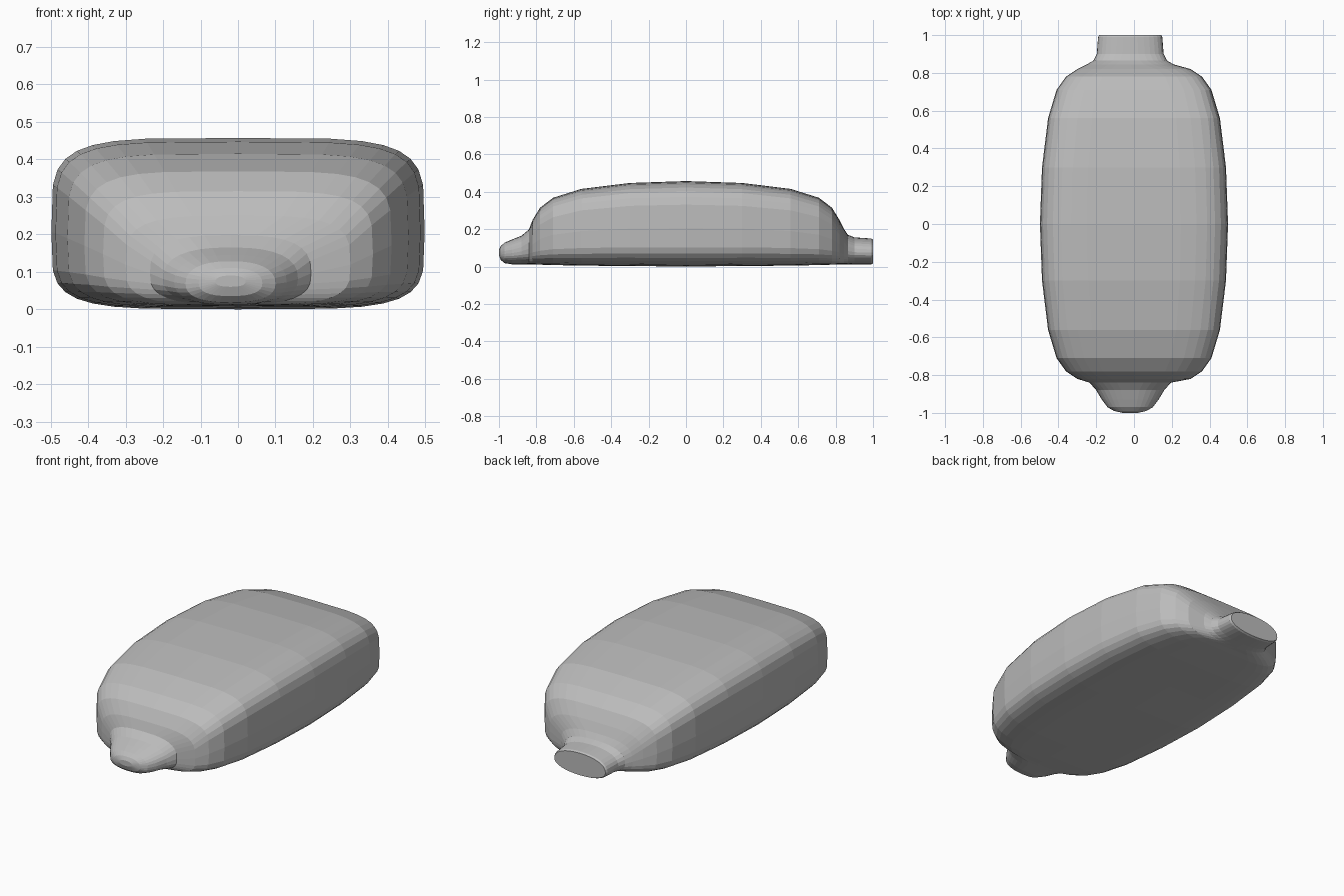
import bpy
import bmesh
from math import cos, sin, tau, copysign

cube = bpy.data.objects.get("Cube")
if cube:
    bpy.data.objects.remove(cube, do_unlink=True)

SIDES = 32

# Single plain grey finish
grey = bpy.data.materials.new("plain_grey")
grey.use_nodes = True
colour = (0.5, 0.5, 0.5, 1)
grey.diffuse_color = colour
grey.node_tree.nodes["Principled BSDF"].inputs["Base Color"].default_value = colour


def power(value, exponent):
    return copysign(abs(value) ** exponent, value)


def ring(bm, y, half_width, top, bottom, squareness, x):
    """Superellipse section, widest a little below its middle."""
    middle = bottom + 0.45 * (top - bottom)
    verts = []
    for i in range(SIDES):
        a = tau * i / SIDES
        c, s = cos(a), sin(a)
        if abs(c) < 1e-6:
            c = 0
        if abs(s) < 1e-6:
            s = 0
        height = top - middle if s > 0 else middle - bottom
        verts.append(bm.verts.new((x + half_width * power(c, 2 / squareness), y,
                                   middle + height * power(s, 2 / squareness))))
    return verts


# Body stations from the middle outward: y, half width, top, bottom, squareness, x
body = [
    (0.00, 0.498, 0.457, 0.000, 4.7, 0),
    (0.30, 0.487, 0.447, 0.003, 4.7, 0),
    (0.56, 0.455, 0.415, 0.005, 4.6, 0),
    (0.71, 0.410, 0.368, 0.008, 4.4, 0),
    (0.78, 0.360, 0.315, 0.010, 4.2, 0),
    (0.82, 0.300, 0.250, 0.012, 3.6, 0),
]
# Rounded front nub
front = [
    (0.84, 0.215, 0.198, 0.012, 2.9, -0.02),
    (0.88, 0.180, 0.165, 0.012, 2.5, -0.02),
    (0.93, 0.150, 0.145, 0.012, 2.4, -0.02),
    (0.97, 0.120, 0.128, 0.018, 2.4, -0.02),
    (0.99, 0.085, 0.110, 0.035, 2.4, -0.02),
    (1.00, 0.040, 0.090, 0.060, 2.4, -0.02),
]
# Straight rear neck with a flat end
rear = [
    (0.845, 0.230, 0.200, 0.012, 2.9, -0.02),
    (0.865, 0.195, 0.170, 0.012, 2.5, -0.02),
    (0.90, 0.177, 0.156, 0.012, 2.3, -0.02),
    (0.99, 0.170, 0.150, 0.012, 2.2, -0.02),
    (1.00, 0.164, 0.144, 0.017, 2.2, -0.02),
]

stations = [(-s[0],) + s[1:] for s in reversed(body[1:] + front)] + body + rear

# Loft the shell through every station and close both ends
bm = bmesh.new()
rings = [ring(bm, *s) for s in stations]
for a, b in zip(rings, rings[1:]):
    for i in range(SIDES):
        j = (i + 1) % SIDES
        bm.faces.new((a[i], a[j], b[j], b[i]))
bm.faces.new(rings[0])
bm.faces.new(rings[-1])
bmesh.ops.recalc_face_normals(bm, faces=bm.faces)
mesh = bpy.data.meshes.new("rounded_shell")
bm.to_mesh(mesh)
bm.free()
mesh.materials.append(grey)
shell = bpy.data.objects.new("rounded_shell", mesh)
bpy.context.collection.objects.link(shell)
